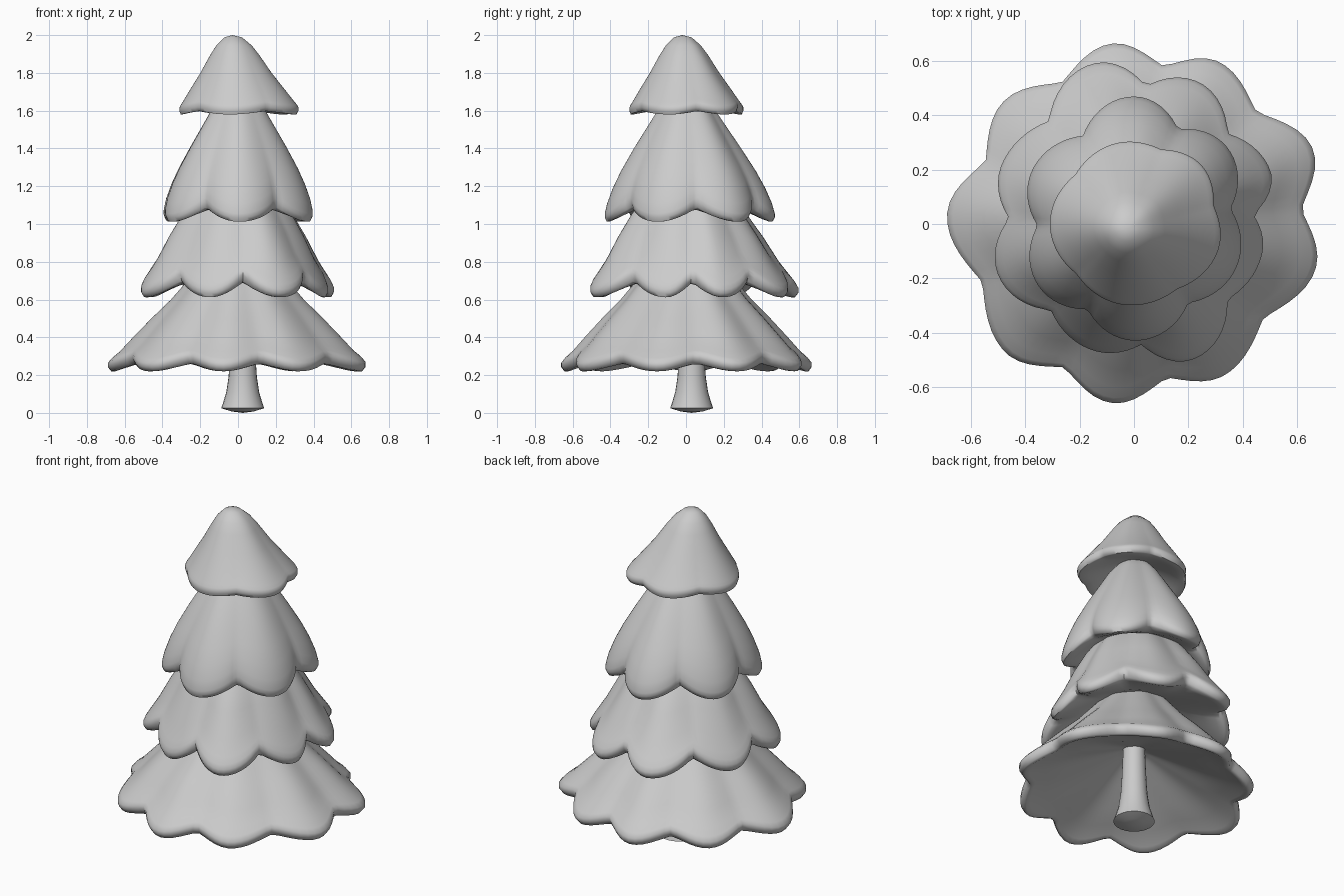
import bpy, bmesh
from math import sin, cos, radians, pi

if "Cube" in bpy.data.objects:
    bpy.data.objects.remove(bpy.data.objects["Cube"])


def finish(bm, name):
    bmesh.ops.recalc_face_normals(bm, faces=bm.faces)
    me = bpy.data.meshes.new(name)
    bm.to_mesh(me)
    bm.free()
    ob = bpy.data.objects.new(name, me)
    bpy.context.collection.objects.link(ob)
    bpy.ops.object.select_all(action='DESELECT')
    ob.select_set(True)
    bpy.context.view_layer.objects.active = ob
    bpy.ops.object.shade_smooth_by_angle(angle=radians(60))


def loft(name, rings, start, end):
    """Skin closed rings of points, capped by a fan at each end."""
    bm = bmesh.new()
    vs = [[bm.verts.new(p) for p in ring] for ring in rings]
    a, b = bm.verts.new(start), bm.verts.new(end)
    n = len(vs[0])
    for i in range(n):
        j = (i + 1) % n
        for lo, hi in zip(vs, vs[1:]):
            bm.faces.new((lo[i], lo[j], hi[j], hi[i]))
        bm.faces.new((a, vs[0][j], vs[0][i]))
        bm.faces.new((b, vs[-1][i], vs[-1][j]))
    finish(bm, name)


def scallop(deg, lobes, ratio, sharp):
    """Rim radius and lobe fullness (0 valley, 1 tip) at an angle."""
    n = len(lobes)
    for i in range(n):
        a0, r0 = lobes[i]
        a1, r1 = lobes[(i + 1) % n]
        span = (a1 - a0) % 360
        d = (deg - a0) % 360
        if d < span:
            t = d / span
            u = abs(2 * t - 1)
            # blend a cusped valley with a soft wave
            f = sharp * (1 - (1 - u) ** 2) + (1 - sharp) * (0.5 - 0.5 * cos(pi * u))
            tip = r0 if t < 0.5 else r1
            valley = ratio * (r0 + r1) / 2
            return valley + (tip - valley) * f, f


def tier(name, lobes, ratio, sharp, profile, bottom, rise, dome, apex=(0, 0)):
    n = 108
    R = sum(r for _, r in lobes) / len(lobes)
    top = profile[0][1]
    outer = profile[1:]
    # outer skin, rounded lip, then shallow domed underside
    lip = [(1.0, (outer[-1][1] + bottom) / 2), (0.975, bottom), (0.945, bottom),
           (1 - 0.06 / R, bottom + 0.015)]
    s0 = lip[-1][0]
    inner = [(s0 * (1 - k), bottom + 0.015 + (dome - bottom) * k)
             for k in (0.15, 0.35, 0.6, 0.85)]
    rings = []
    for s, z in outer + lip + inner:
        ring = []
        for i in range(n):
            deg = 360 * i / n
            rim, f = scallop(deg, lobes, ratio, sharp * s ** 3)
            r = s * (R + (rim - R) * s)
            a = radians(deg)
            ring.append((r * cos(a) + apex[0] * (1 - s),
                         r * sin(a) + apex[1] * (1 - s),
                         z + rise * (1 - f) * s ** 4))
        rings.append(ring)
    loft(name, rings, (*apex, top), (*apex, dome + 0.015))


# Foliage tiers, bottom to top
tier("bottom_tier",
     [(23, .715), (62, .675), (97, .67), (137, .66), (177, .69),
      (225, .67), (263, .665), (301, .65), (347, .69)], .88, .5,
     [(0, .92), (.15, .88), (.33, .75), (.52, .60), (.67, .50),
      (.81, .40), (.91, .325), (.97, .29), (1, .265)], .22, .05, .50)
tier("lower_middle_tier",
     [(22, .54), (66, .575), (104, .61), (155, .535), (200, .535),
      (252, .49), (295, .545), (347, .485)], .86, .9,
     [(0, 1.35), (.15, 1.31), (.35, 1.2), (.57, 1.05), (.71, .93),
      (.84, .80), (.94, .715), (.98, .68), (1, .655)], .612, .1, .84)
tier("upper_middle_tier",
     [(40, .445), (90, .47), (150, .425), (212, .42), (271, .43), (338, .41)], .84, .9,
     [(0, 1.74), (.15, 1.70), (.35, 1.6), (.64, 1.4), (.80, 1.28),
      (.90, 1.19), (.97, 1.11), (1, 1.055)], 1.012, .09, 1.24)
tier("top_tier",
     [(40, .33), (100, .305), (180, .31), (262, .30), (345, .325)], .92, .7,
     [(0, 2.0), (.15, 1.988), (.3, 1.945), (.42, 1.892), (.6, 1.80),
      (.8, 1.71), (.94, 1.645), (.98, 1.628), (1, 1.615)], 1.58, .022, 1.70,
     (-.03, -.02))

# Flared trunk
cx, cy = .025, .03
rings = [[(cx + r * cos(2 * pi * i / 24), cy + r * sin(2 * pi * i / 24), z)
          for i in range(24)]
         for r, z in [(.06, .008), (.114, .025), (.105, .05), (.087, .11),
                      (.075, .19), (.069, .28), (.062, .45), (.06, .75)]]
loft("trunk", rings, (cx, cy, 0), (cx, cy, .76))
